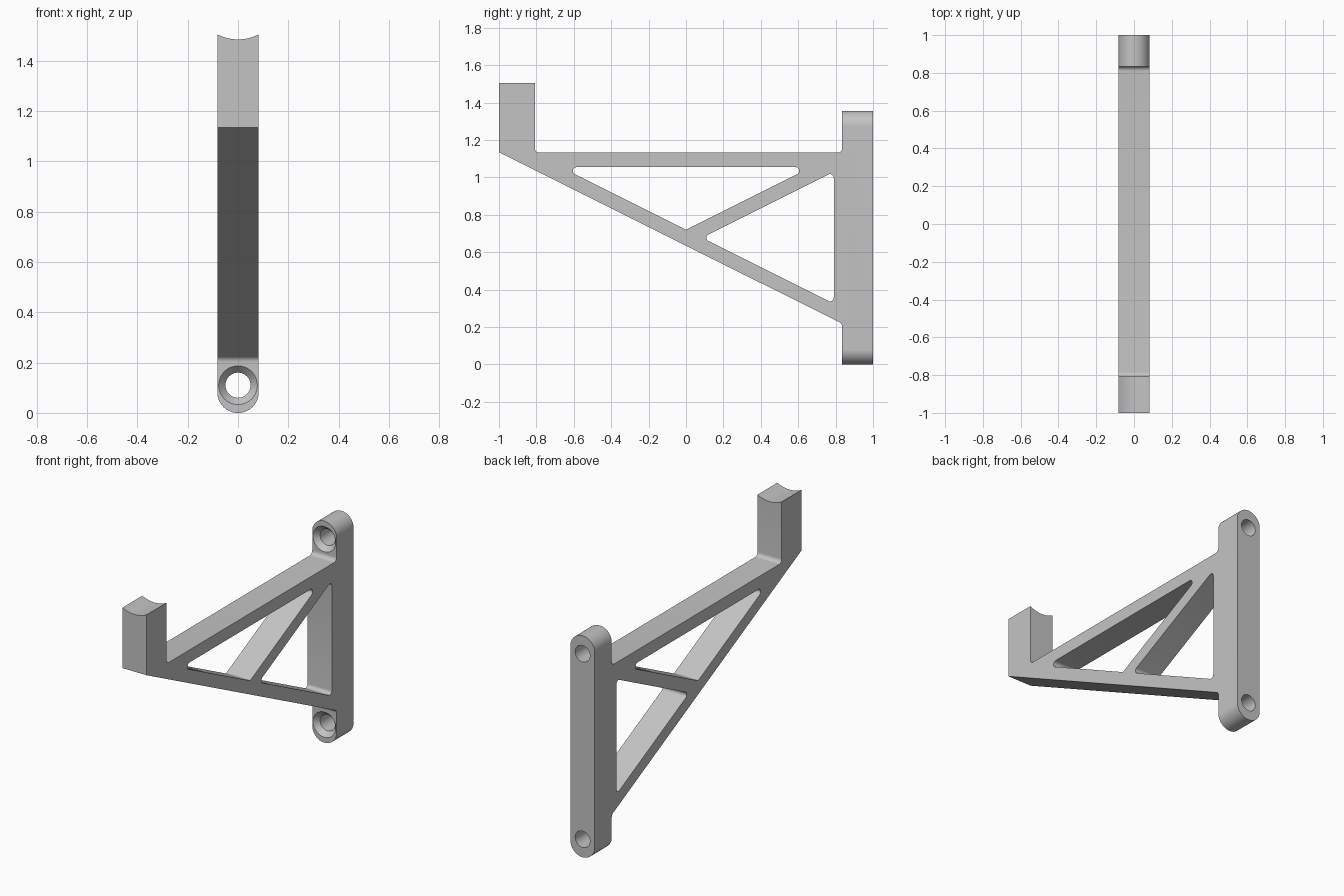
import bpy, bmesh
from math import sin, cos, pi, radians
from mathutils import Vector

if "Cube" in bpy.data.objects:
    bpy.data.objects.remove(bpy.data.objects["Cube"], do_unlink=True)

HALF = 0.082           # half thickness of the bracket
TOP = 1.355            # height of the mounting plate
SIDE_ON = (radians(90), 0, radians(90))    # profile drawn in y-z
FRONT_ON = (radians(90), 0, 0)             # profile drawn in x-z

grey = bpy.data.materials.new("plain_grey")
grey.use_nodes = True
colour = (0.55, 0.55, 0.55, 1)
grey.diffuse_color = colour
grey.node_tree.nodes["Principled BSDF"].inputs["Base Color"].default_value = colour


def rounded(corners, steps=8):
    """Outline from (u, v, radius) corners, each filleted by its radius."""
    out = []
    for i, (u, v, r) in enumerate(corners):
        p = Vector((u, v))
        if r == 0:
            out.append(p)
            continue
        a = (Vector(corners[i - 1][:2]) - p).normalized()
        b = (Vector(corners[(i + 1) % len(corners)][:2]) - p).normalized()
        half = a.angle(b) / 2
        centre = p + (a + b).normalized() * r / sin(half)
        start = p + a * r / (sin(half) / cos(half)) - centre
        end = p + b * r / (sin(half) / cos(half)) - centre
        sweep = start.angle_signed(end)
        for k in range(steps + 1):
            t = -sweep * k / steps
            out.append(centre + Vector((start.x * cos(t) - start.y * sin(t),
                                        start.x * sin(t) + start.y * cos(t))))
    return out


def extruded(name, outlines, depth, rotation, location=(0, 0, 0)):
    """Closed solid from flat outlines; inner outlines become openings."""
    curve = bpy.data.curves.new(name, "CURVE")
    curve.dimensions = "2D"
    curve.fill_mode = "BOTH"
    curve.extrude = depth
    for outline in outlines:
        spline = curve.splines.new("POLY")
        spline.points.add(len(outline) - 1)
        for point, p in zip(spline.points, outline):
            point.co = (p.x, p.y, 0, 1)
        spline.use_cyclic_u = True
    obj = bpy.data.objects.new(name, curve)
    bpy.context.collection.objects.link(obj)
    obj.rotation_euler = rotation
    obj.location = location
    activate(obj)
    bpy.ops.object.convert(target="MESH")
    obj = bpy.context.object
    bm = bmesh.new()
    bm.from_mesh(obj.data)
    bmesh.ops.remove_doubles(bm, verts=bm.verts, dist=1e-5)
    bmesh.ops.recalc_face_normals(bm, faces=bm.faces)
    bm.to_mesh(obj.data)
    bm.free()
    return obj


def activate(obj):
    bpy.ops.object.select_all(action="DESELECT")
    obj.select_set(True)
    bpy.context.view_layer.objects.active = obj


def cone(r_front, r_back, y_front, y_back, z, sides=48):
    """Round cutter lying along y."""
    bpy.ops.mesh.primitive_cone_add(vertices=sides, radius1=r_back, radius2=r_front,
                                    depth=y_back - y_front, rotation=FRONT_ON,
                                    location=(0, (y_front + y_back) / 2, z))
    return bpy.context.object


def cut(target, cutter):
    cutter.hide_render = True
    activate(target)
    mod = target.modifiers.new("cut", "BOOLEAN")
    mod.operation = "DIFFERENCE"
    mod.solver = "EXACT"
    mod.object = cutter
    bpy.ops.object.modifier_apply(modifier=mod.name)
    bpy.data.objects.remove(cutter, do_unlink=True)


# Bracket side profile: upright, top beam, sloping strut and mounting plate
F = 0.025
body = rounded([(-1, 1.505, 0), (-1, 1.135, 0), (0.835, 0.218, F), (0.835, 0, 0),
                (1, 0, 0), (1, TOP, 0), (0.835, TOP, 0), (0.835, 1.132, F),
                (-0.808, 1.132, F), (-0.808, 1.505, 0)])
# Triangular openings either side of the diagonal brace
R = 0.02
upper = rounded([(-0.67, 1.055, R), (0, 0.72, R), (0.67, 1.055, R)])
lower = rounded([(0.085, 0.6775, R), (0.79, 0.325, R), (0.79, 1.03, R)])
bracket = extruded("bracket", [body, upper, lower], HALF, SIDE_ON)

# Round the two ends of the mounting plate
E = HALF + 0.0003
frame = rounded([(-0.2, -0.1, 0), (0.2, -0.1, 0), (0.2, 1.45, 0), (-0.2, 1.45, 0)])
G = E - 0.0001
slot = rounded([(-E, -0.0003, G), (E, -0.0003, G),
                (E, TOP + 0.0003, G), (-E, TOP + 0.0003, G)], 16)
cut(bracket, extruded("end_cutter", [frame, slot], 0.14, FRONT_ON, (0, 0.95, 0)))

# Countersunk screw holes
for z in (0.11, TOP - 0.11):
    cut(bracket, cone(0.05, 0.05, 0.7, 1.1, z))
    cut(bracket, cone(0.086, 0.05, 0.825, 0.865, z))

# Curved saddle on top of the upright
cut(bracket, cone(0.178, 0.178, -1.1, -0.7, 1.663, 128))

bracket.data.materials.clear()
bracket.data.materials.append(grey)
for face in bracket.data.polygons:
    face.material_index = 0
activate(bracket)
bpy.ops.object.shade_smooth_by_angle(angle=radians(30))
